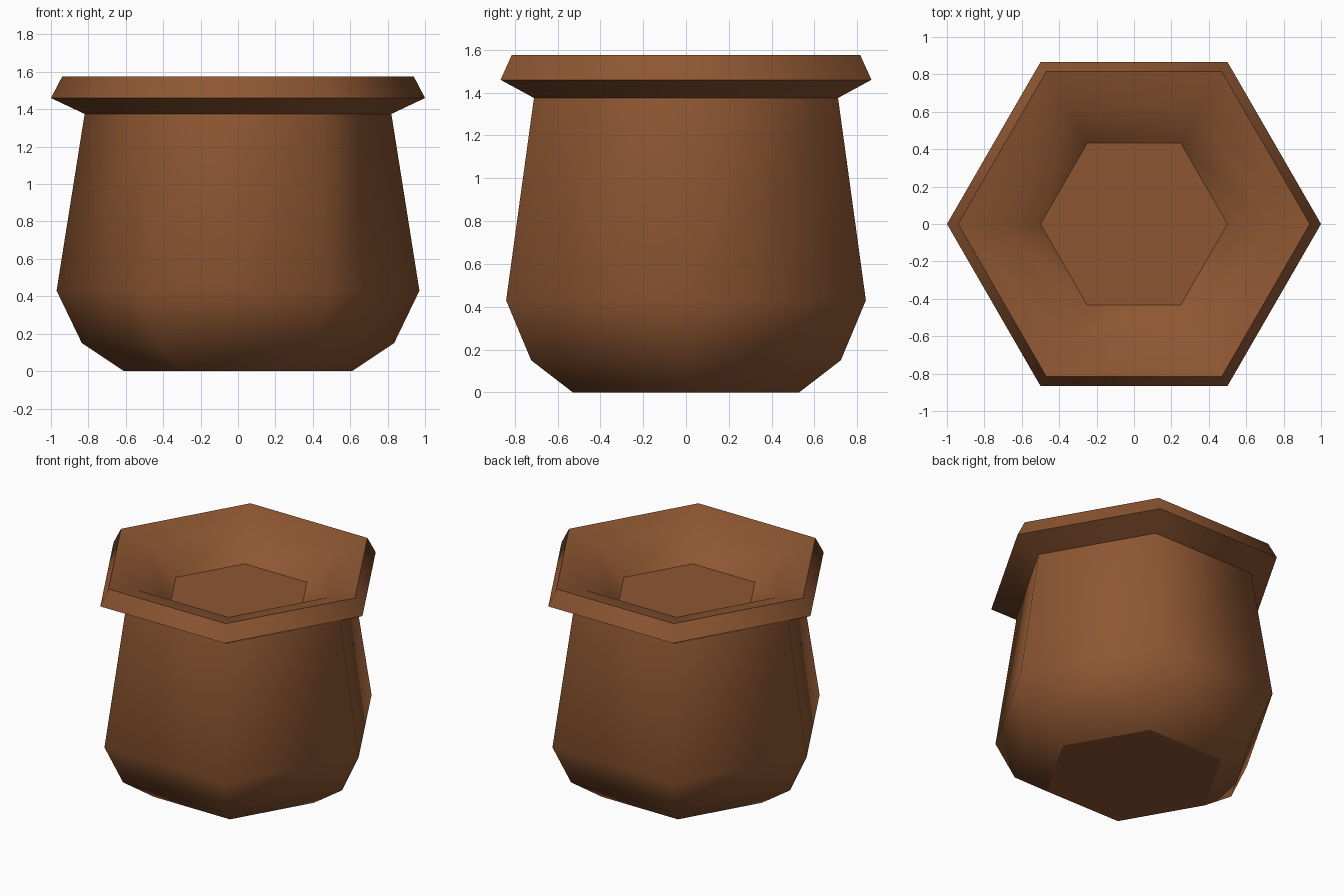
import bpy, bmesh, math

if "Cube" in bpy.data.objects:
    bpy.data.objects.remove(bpy.data.objects["Cube"])

SIDES = 6
# (corner radius, height, sharp ring) from the base, up the outside, over the rim, to the soil
PROFILE = [
    (0.61, 0.00, True),
    (0.835, 0.15, False),
    (0.97, 0.43, False),
    (0.82, 1.375, True),
    (1.00, 1.46, True),
    (0.94, 1.575, True),
    (0.72, 1.52, False),
    (0.50, 1.34, True),
]

# Terracotta colour
clay = bpy.data.materials.new("terracotta_brown")
clay.diffuse_color = (0.27, 0.094, 0.032, 1.0)
clay.use_nodes = True
clay.node_tree.nodes["Principled BSDF"].inputs["Base Color"].default_value = clay.diffuse_color

# Hexagonal rings
bm = bmesh.new()
rings = []
for r, z, _ in PROFILE:
    rings.append([bm.verts.new((r * math.cos(math.tau * i / SIDES),
                                r * math.sin(math.tau * i / SIDES), z))
                  for i in range(SIDES)])

# Walls and rim
for a, b in zip(rings, rings[1:]):
    for i in range(SIDES):
        j = (i + 1) % SIDES
        bm.faces.new((a[i], a[j], b[j], b[i]))

# Underside and inner floor
bm.faces.new(rings[0][::-1])
bm.faces.new(rings[-1])

# Smooth around the pot, crisp at the marked rings
for f in bm.faces:
    f.smooth = True
for ring, (_, _, sharp) in zip(rings, PROFILE):
    for i in range(SIDES):
        bm.edges.get((ring[i], ring[(i + 1) % SIDES])).smooth = not sharp

mesh = bpy.data.meshes.new("hexagonal_pot")
bm.to_mesh(mesh)
bm.free()
mesh.materials.append(clay)
pot = bpy.data.objects.new("hexagonal_pot", mesh)
bpy.context.collection.objects.link(pot)
